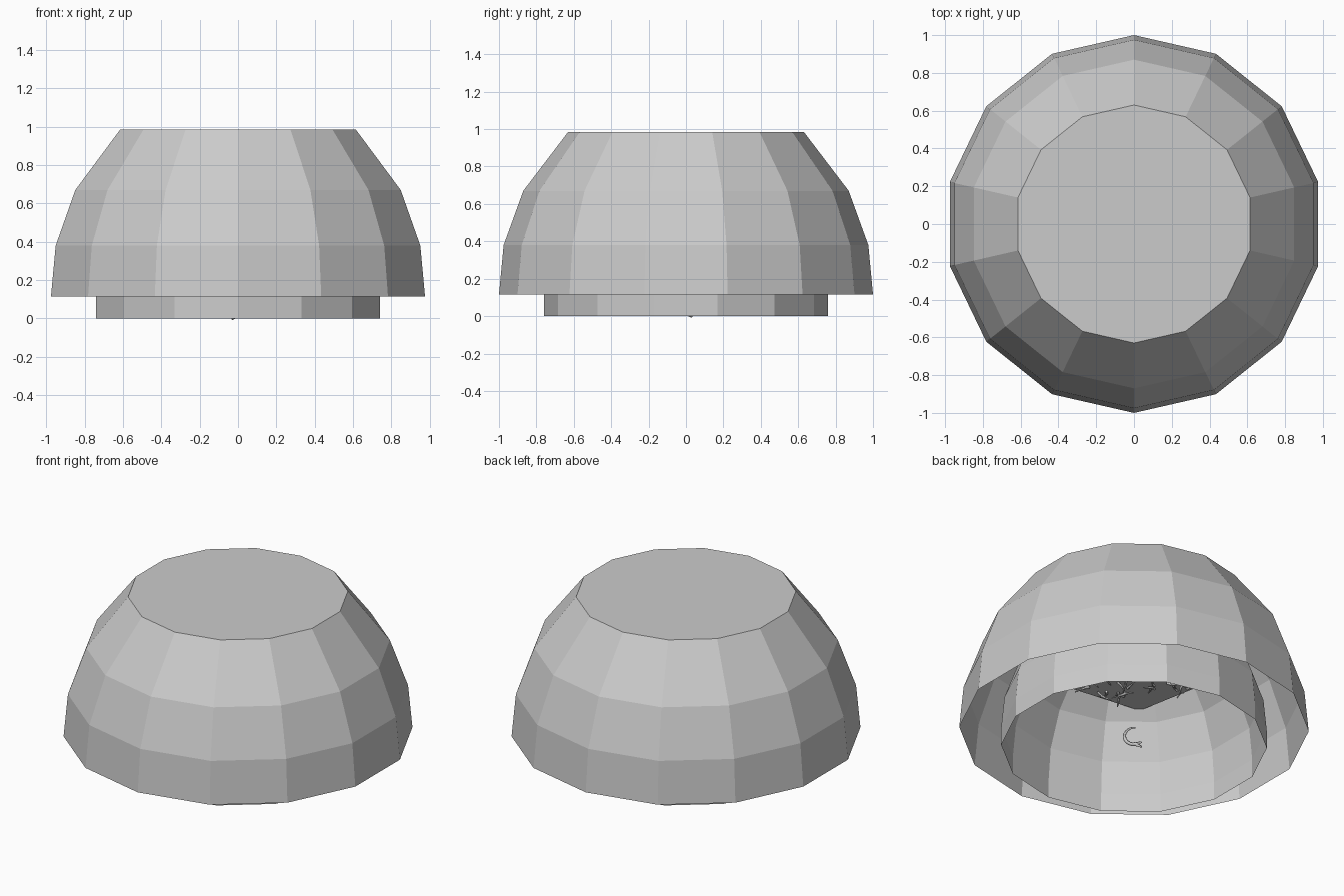
import bpy, bmesh, math, random
from mathutils import Vector

old = bpy.data.objects.get("Cube")
if old:
    bpy.data.objects.remove(old, do_unlink=True)

SIDES = 14
BASE = 0.115
PROFILE = [(1.0, 0.0), (0.975, 0.265), (0.87, 0.555), (0.63, 0.87)]  # radius, height

grey = bpy.data.materials.new("light_grey")
grey.diffuse_color = (0.6, 0.6, 0.6, 1)
grey.use_nodes = True
grey.node_tree.nodes["Principled BSDF"].inputs["Base Color"].default_value = (0.6, 0.6, 0.6, 1)


def add_mesh(name, bm):
    mesh = bpy.data.meshes.new(name)
    bm.to_mesh(mesh)
    bm.free()
    mesh.materials.append(grey)
    obj = bpy.data.objects.new(name, mesh)
    bpy.context.collection.objects.link(obj)
    return obj


def ring(bm, radius, z, sides, start):
    step = math.tau / sides
    return [bm.verts.new((radius * math.cos(start + i * step),
                          radius * math.sin(start + i * step), z)) for i in range(sides)]


def dome(name, profile):
    """Faceted shell, flat on top and open underneath."""
    bm = bmesh.new()
    rings = [ring(bm, r, z, SIDES, math.pi / 2) for r, z in profile]
    for low, high in zip(rings, rings[1:]):
        for i in range(SIDES):
            j = (i + 1) % SIDES
            bm.faces.new((low[i], low[j], high[j], high[i]))
    bm.faces.new(rings[-1])
    return add_mesh(name, bm)


def strands(name, paths, thickness):
    """Tapered round strands along the given paths."""
    curve = bpy.data.curves.new(name, 'CURVE')
    curve.dimensions = '3D'
    curve.bevel_depth = thickness
    curve.bevel_resolution = 0
    curve.use_fill_caps = True
    for path in paths:
        spline = curve.splines.new('POLY')
        spline.points.add(len(path) - 1)
        for i, (point, co) in enumerate(zip(spline.points, path)):
            point.co = (*co, 1)
            point.radius = 1 - 0.6 * i / (len(path) - 1)
    curve.materials.append(grey)
    obj = bpy.data.objects.new(name, curve)
    bpy.context.collection.objects.link(obj)
    return obj


# Outer shell, and a smaller shell inside it with a straight collar down to the ground
dome("outer_dome", [(r, BASE + h) for r, h in PROFILE])
inner = [(r * 0.76, BASE + h * 0.76) for r, h in PROFILE]
dome("inner_dome", [(inner[0][0], 0.0)] + inner)

# Flat five-sided plate held high inside the inner shell
bm = bmesh.new()
bm.faces.new(reversed(ring(bm, 0.62, 0.595, 5, math.radians(227))))
add_mesh("inner_plate", bm)

# Small twigs scattered below the plate, some hanging
random.seed(4)
twigs = []
for _ in range(130):
    angle, dist = random.uniform(0, math.tau), 0.47 * math.sqrt(random.random())
    p = Vector((dist * math.cos(angle), dist * math.sin(angle), 0.585))
    heading = random.uniform(0, math.tau)
    droop = random.choice((0.05, 0.2, 0.5))
    path = [p.copy()]
    for _ in range(4):
        heading += random.uniform(-0.8, 0.8)
        p += Vector((math.cos(heading), math.sin(heading), -droop)) * 0.022
        path.append(p.copy())
    twigs.append(path)
strands("twigs", twigs, 0.009)

# Little curl with a forked tip, near the opening
side, up = Vector((-0.707, 0.707, 0)), Vector((0, 0, 1))
centre = Vector((0, 0, 0.07))


def curl_point(a, r=0.055):
    return centre + side * (r * math.cos(a)) + up * (r * math.sin(a))


arc = [curl_point(math.radians(a)) for a in range(280, 70, -20)]
fork = [[arc[0], arc[0] + side * 0.035 + up * h] for h in (-0.02, 0.012)]
strands("curl", [arc] + fork, 0.013)
